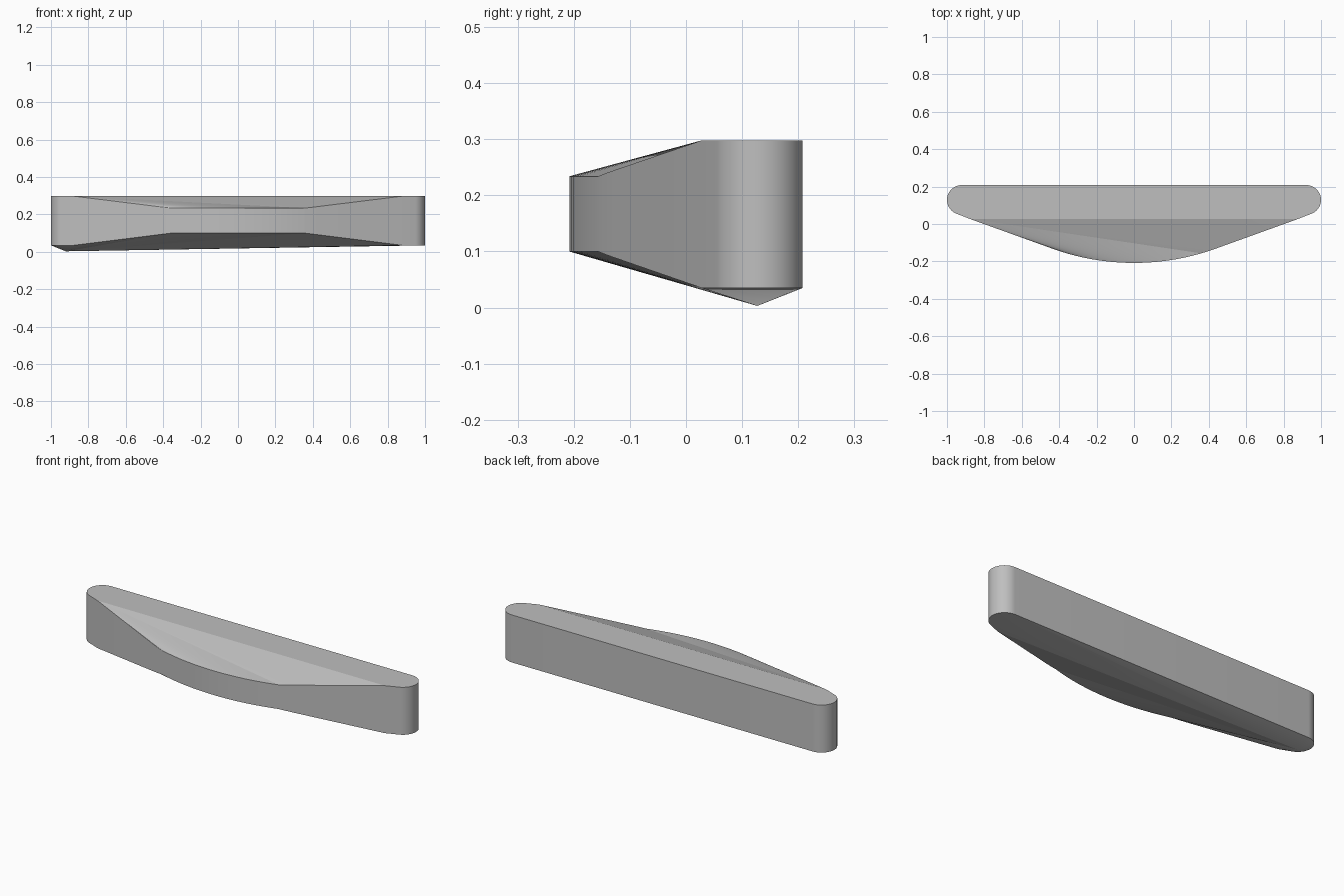
import bpy, bmesh, math

cube = bpy.data.objects.get("Cube")
if cube:
    bpy.data.objects.remove(cube, do_unlink=True)

# Single grey material
grey = bpy.data.materials.new("plain_grey")
grey.use_nodes = True
colour = (0.52, 0.52, 0.52, 1)
grey.diffuse_color = colour
grey.node_tree.nodes["Principled BSDF"].inputs["Base Color"].default_value = colour

END_X, END_Y, END_R = 0.921, 0.129, 0.079   # rounded ends
SLANT = math.radians(19.9)                  # angle of the straight front sides
BOW_R, FRONT_Y = 1.29, -0.208               # shallow front bow
KINK_X, TIP_X = 0.36, 0.88                  # where the rim starts and stops sloping
TIP_Y = 0.028


def half_outline():
    """Plan outline on the +x side, from the back edge round to the front."""
    pts = []
    steps = 24
    for i in range(steps + 1):
        a = math.pi / 2 - (math.pi - SLANT) * i / steps
        pts.append((END_X + END_R * math.cos(a), END_Y + END_R * math.sin(a)))
    pts.append((TIP_X, TIP_Y))
    bow = [SLANT * i / 10 for i in range(10, 0, -1)] + [math.asin(KINK_X / BOW_R), 0]
    for a in sorted(bow, reverse=True):
        pts.append((BOW_R * math.sin(a), FRONT_Y + BOW_R * (1 - math.cos(a))))
    return pts


def slope(x, y):
    """0 on the level rim, 1 along the middle of the front."""
    if y > TIP_Y + 0.001:
        return 0.0
    return min(1.0, max(0.0, (TIP_X - abs(x)) / (TIP_X - KINK_X)))


right_half = half_outline()
outline = right_half + [(-x, y) for x, y in reversed(right_half[:-1])]
n = len(outline)

bm = bmesh.new()
top = [bm.verts.new((x, y, 0.298 - 0.064 * slope(x, y))) for x, y in outline]
low = [bm.verts.new((x, y, 0.035 + 0.065 * slope(x, y))) for x, y in outline]

# Upright wall
for i in range(n):
    j = (i + 1) % n
    bm.faces.new((top[i], top[j], low[j], low[i]))

# Level rear part of the top, then the sloping front as a fan
first = 25
last = n - 1 - first
bm.faces.new(top[:first + 1] + top[last:])
for i in range(first, last - 1):
    bm.faces.new((top[last], top[i], top[i + 1]))

# Underside: shallow fan meeting at one off-centre point
apex = bm.verts.new((-END_X, 0.127, 0.003))
for i in range(n):
    bm.faces.new((low[i], low[(i + 1) % n], apex))

bmesh.ops.recalc_face_normals(bm, faces=bm.faces)
mesh = bpy.data.meshes.new("curved_bar")
bm.to_mesh(mesh)
bm.free()
mesh.materials.append(grey)
bar = bpy.data.objects.new("curved_bar", mesh)
bpy.context.collection.objects.link(bar)

bpy.context.view_layer.objects.active = bar
bar.select_set(True)
bpy.ops.object.shade_smooth_by_angle(angle=math.radians(12))
